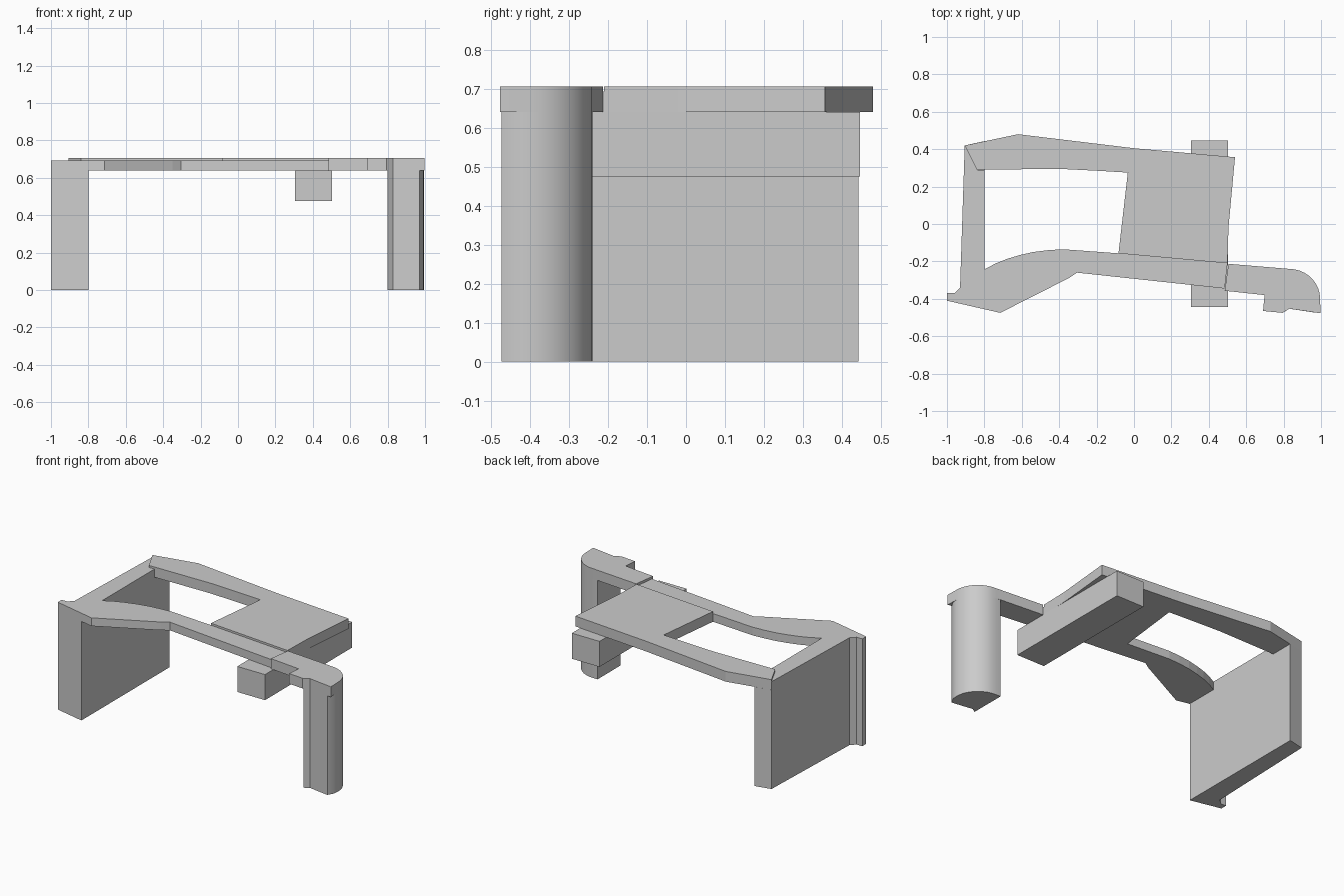
import bpy, bmesh
from math import sin, cos, radians

if "Cube" in bpy.data.objects:
    bpy.data.objects.remove(bpy.data.objects["Cube"])


def prism(name, outline, z0, z1):
    """Extrude a closed plan outline between two heights."""
    bm = bmesh.new()
    face = bm.faces.new([bm.verts.new((x, y, z0)) for x, y in outline])
    new = bmesh.ops.extrude_face_region(bm, geom=[face])["geom"]
    bmesh.ops.translate(bm, vec=(0, 0, z1 - z0),
                        verts=[v for v in new if isinstance(v, bmesh.types.BMVert)])
    bmesh.ops.recalc_face_normals(bm, faces=bm.faces)
    mesh = bpy.data.meshes.new(name)
    bm.to_mesh(mesh)
    bm.free()
    ob = bpy.data.objects.new(name, mesh)
    bpy.context.collection.objects.link(ob)
    return ob


def smooth(ob):
    bpy.ops.object.select_all(action='DESELECT')
    ob.select_set(True)
    bpy.context.view_layer.objects.active = ob
    bpy.ops.object.shade_smooth_by_angle(angle=radians(25))


UNDER, RAIL_TOP, TOP = 0.64, 0.693, 0.706

# Left wall leg with a small lip at the front outer corner
lip = [(-0.905, 0.42), (-0.93, -0.34), (-0.96, -0.37), (-1, -0.37), (-1, -0.41)]
prism("left_leg", lip + [(-0.8, -0.455), (-0.8, 0.443)], 0, UNDER)

# Left and front rails, with the curved inner edge
curve = [(-0.38, -0.135), (-0.46, -0.14), (-0.54, -0.15), (-0.61, -0.166),
         (-0.68, -0.187), (-0.74, -0.211), (-0.8, -0.243)]
prism("front_rail", lip + [(-0.715, -0.475), (-0.35, -0.29), (-0.305, -0.26),
                           (0.485, -0.345), (0.5, -0.21), (-0.08, -0.157)]
      + curve + [(-0.8, 0.29), (-0.84, 0.29)], UNDER, RAIL_TOP)

# Back rail widening into the right-hand top plate
prism("back_rail_and_plate",
      [(-0.905, 0.42), (-0.62, 0.48), (0, 0.405), (0.54, 0.357), (0.505, -0.02),
       (0.5, -0.21), (-0.083, -0.157), (-0.033, 0.275), (-0.2, 0.285),
       (-0.4, 0.295), (-0.84, 0.29)], UNDER, TOP)

# Rounded outer corner shared by the right arm and its leg
corner = [(0.83 + 0.165 * sin(radians(a)), -0.40 + 0.16 * cos(radians(a)))
          for a in range(0, 91, 10)]
smooth(prism("right_arm", [(0.485, -0.357), (0.505, -0.213)] + corner +
             [(0.997, -0.477), (0.83, -0.453), (0.795, -0.475),
              (0.69, -0.465), (0.698, -0.38)], UNDER, TOP))
smooth(prism("right_leg", [(0.8, -0.24)] + corner +
             [(0.992, -0.435), (0.97, -0.474), (0.83, -0.453), (0.8, -0.472)], 0, UNDER))

# Cross beam hung beneath the plate
prism("cross_beam", [(0.305, -0.443), (0.503, -0.443), (0.503, 0.447), (0.305, 0.447)],
      0.475, UNDER)
